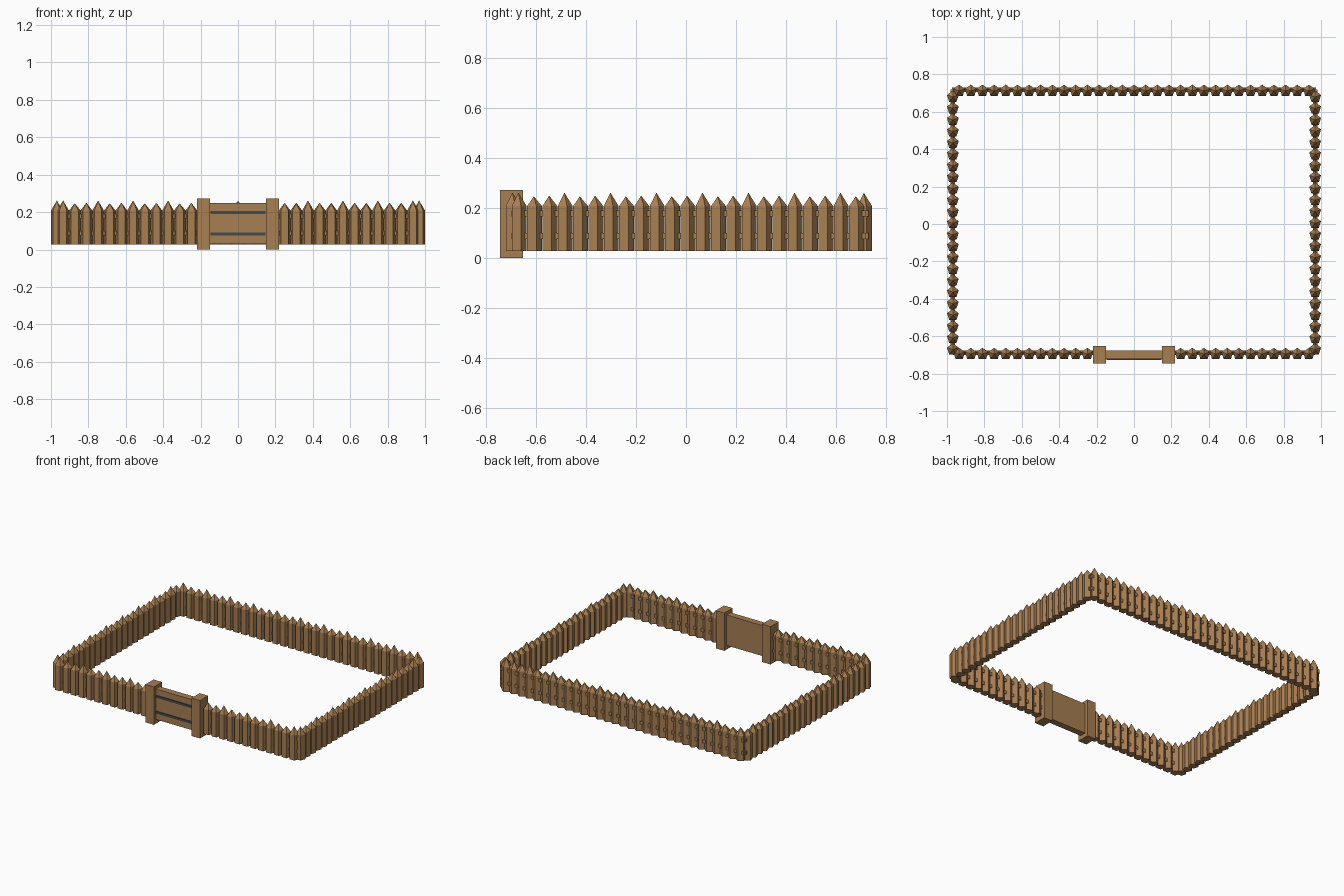
import bpy, bmesh, math

if "Cube" in bpy.data.objects:
    bpy.data.objects.remove(bpy.data.objects["Cube"])


def make_material(name, color):
    m = bpy.data.materials.new(name)
    m.diffuse_color = (*color, 1.0)
    m.use_nodes = True
    m.node_tree.nodes["Principled BSDF"].inputs["Base Color"].default_value = m.diffuse_color
    return m


WOOD = make_material("brown wood", (0.39, 0.21, 0.085))
IRON = make_material("dark iron", (0.06, 0.07, 0.075))

RADIUS = 0.033      # stake radius, five sides with a corner towards +y
Z_BOTTOM, Z_SHOULDER = 0.028, 0.208
TIPS = (0.262, 0.247, 0.25)


def finish(bm, name, material):
    bmesh.ops.recalc_face_normals(bm, faces=bm.faces)
    mesh = bpy.data.meshes.new(name)
    bm.to_mesh(mesh)
    bm.free()
    mesh.materials.append(material)
    obj = bpy.data.objects.new(name, mesh)
    bpy.context.collection.objects.link(obj)
    return obj


def box(name, lo, hi, material):
    bm = bmesh.new()
    bmesh.ops.create_cube(bm, size=1)
    for v in bm.verts:
        for a in range(3):
            v.co[a] = lo[a] if v.co[a] < 0 else hi[a]
    return finish(bm, name, material)


def add_stake(bm, x, y, tip):
    ring = [(x + RADIUS * math.cos(a), y + RADIUS * math.sin(a))
            for a in (math.pi / 2 + k * math.tau / 5 for k in range(5))]
    low = [bm.verts.new((px, py, Z_BOTTOM)) for px, py in ring]
    top = [bm.verts.new((px, py, Z_SHOULDER)) for px, py in ring]
    point = bm.verts.new((x, y, tip))
    bm.faces.new(low[::-1])
    for k in range(5):
        n = (k + 1) % 5
        bm.faces.new((low[k], low[n], top[n], top[k]))
        bm.faces.new((top[k], top[n], point))


def stake_row(name, positions):
    bm = bmesh.new()
    for i, (x, y) in enumerate(positions):
        add_stake(bm, x, y, TIPS[i % 3])
    return finish(bm, name, WOOD)


# Stake walls
STEP_X, STEP_Y = 1.87 / 30, 0.0614
BACK_Y, FRONT_Y, SIDE_X = 0.712, -0.695, 0.9685
stake_row("back_stakes", [(-0.935 + i * STEP_X, BACK_Y) for i in range(31)])
for side, s in (("left", -1), ("right", 1)):
    stake_row(f"{side}_stakes", [(s * SIDE_X, -0.671 + i * STEP_Y) for i in range(23)])
    stake_row(f"front_{side}_stakes",
              [(s * (0.935 - i * STEP_X), FRONT_Y) for i in range(12)])

# Horizontal rails tying the stakes together
for level, z in (("lower", 0.088), ("upper", 0.179)):
    z0, z1 = z - 0.012, z + 0.012
    box(f"{level}_back_rail", (-0.972, BACK_Y - 0.006, z0),
        (0.972, BACK_Y + 0.018, z1), WOOD)
    for side, s in (("left", -1), ("right", 1)):
        x0, x1 = sorted((s * 0.17, s * 0.968))
        box(f"{level}_front_{side}_rail", (x0, FRONT_Y - 0.006, z0),
            (x1, FRONT_Y + 0.018, z1), WOOD)
        box(f"{level}_{side}_rail", (s * SIDE_X - 0.012, -0.69, z0),
            (s * SIDE_X + 0.012, 0.718, z1), WOOD)

# Gate with two posts and two iron bands
for side, s in (("left", -1), ("right", 1)):
    x0, x1 = sorted((s * 0.15, s * 0.218))
    box(f"{side}_gate_post", (x0, -0.745, 0.0), (x1, -0.652, 0.273), WOOD)
box("gate_panel", (-0.152, -0.722, 0.03), (0.152, -0.676, 0.25), WOOD)
for level, z in (("lower", 0.084), ("upper", 0.198)):
    box(f"{level}_gate_band", (-0.148, -0.728, z - 0.008),
        (0.148, -0.72, z + 0.008), IRON)
